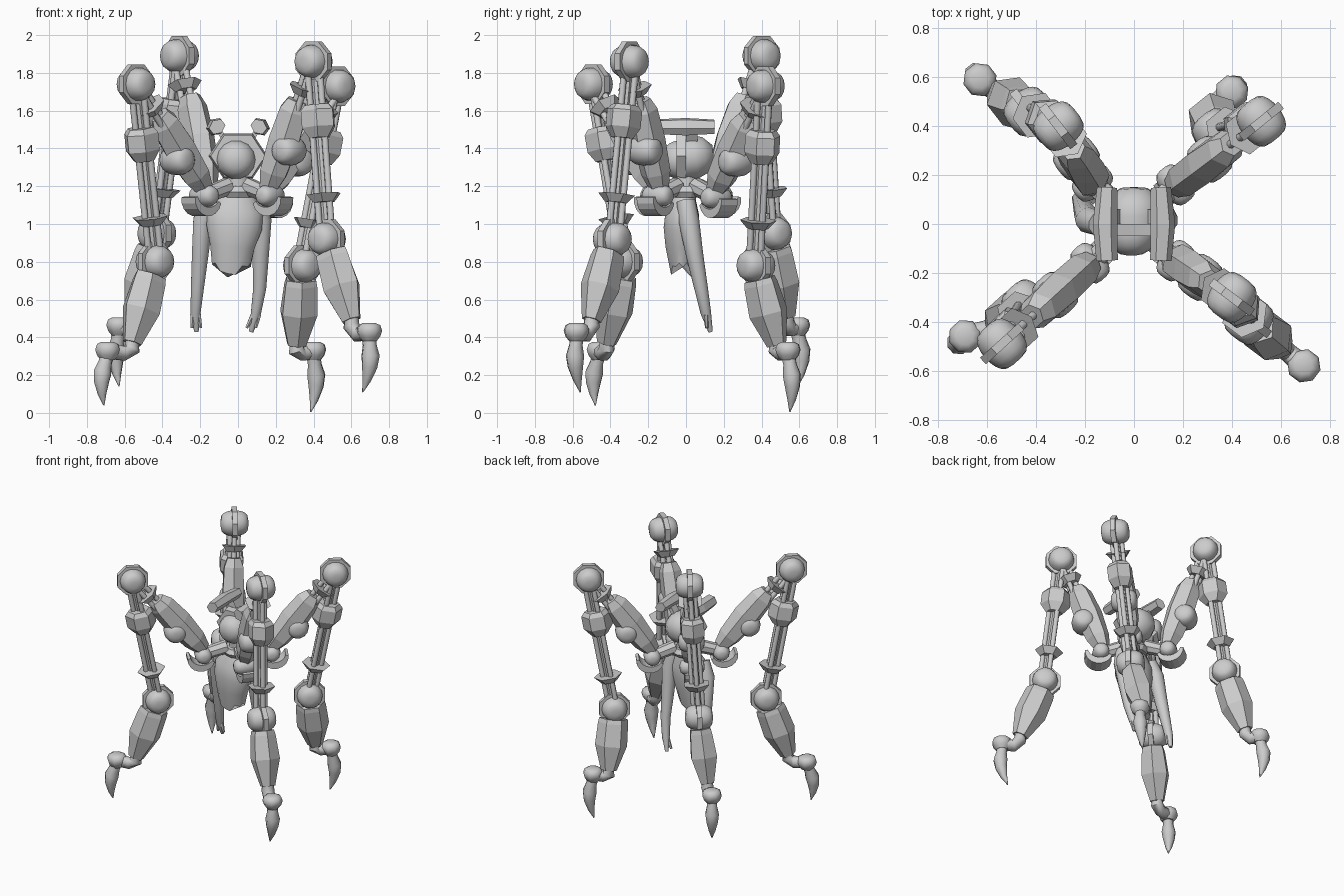
import bpy, bmesh
from math import sin, cos, pi, radians
from mathutils import Vector as V

cube = bpy.data.objects.get("Cube")
if cube:
    bpy.data.objects.remove(cube)

grey = bpy.data.materials.new("plain_grey")
grey.use_nodes = True
grey.diffuse_color = (0.6, 0.6, 0.6, 1)
grey.node_tree.nodes["Principled BSDF"].inputs["Base Color"].default_value = (0.6, 0.6, 0.6, 1)


def loft(name, path, side, sides=6, smooth=False, turn=None):
    """Skin polygons along a path of (point, half width along side, half depth)."""
    bm = bmesh.new()
    pts = [V(p[0]) for p in path]
    rings = []
    turn = pi / sides if turn is None else turn
    grow = 1 if smooth else 1 / cos(pi / sides)
    for i, (_, a, b) in enumerate(path):
        t = (pts[min(i + 1, len(pts) - 1)] - pts[max(i - 1, 0)]).normalized()
        u = (V(side) - t * t.dot(V(side))).normalized()
        w = t.cross(u)
        angles = [turn + 2 * pi * k / sides for k in range(sides)]
        rings.append([bm.verts.new(pts[i] + grow * (u * a * cos(q) + w * b * sin(q)))
                      for q in angles])
    for r, s in zip(rings, rings[1:]):
        for k in range(sides):
            n = (k + 1) % sides
            bm.faces.new((r[k], r[n], s[n], s[k]))
    bm.faces.new(rings[0][::-1])
    bm.faces.new(rings[-1])
    bmesh.ops.recalc_face_normals(bm, faces=bm.faces)
    mesh = bpy.data.meshes.new(name)
    bm.to_mesh(mesh)
    bm.free()
    mesh.materials.append(grey)
    ob = bpy.data.objects.new(name, mesh)
    bpy.context.collection.objects.link(ob)
    if smooth:
        bpy.ops.object.select_all(action='DESELECT')
        ob.select_set(True)
        bpy.context.view_layer.objects.active = ob
        bpy.ops.object.shade_smooth_by_angle(angle=radians(50))
    return ob


def joint(name, c, axis, r, half, power=0.5):
    """Rounded drum lying along an axis."""
    path = []
    for i in range(11):
        q = pi * (0.02 + 0.96 * i / 10)
        rr = r * sin(q) ** power
        path.append((c - axis * half * cos(q), rr, rr))
    loft(name, path, V((0, 0, 1)), 14, True)


def plate(name, c, axis, r, half, side, sides=8):
    loft(name, [(c - axis * half, r, r), (c + axis * half, r, r)], side, sides)


def rods(name, a, b, side, spread, count=3):
    """Parallel piston rods between two points."""
    w = (b - a).normalized().cross(side).normalized()
    for k in range(count):
        q = 2 * pi * k / count + pi / 2
        off = (side * cos(q) + w * sin(q)) * spread
        loft(f"{name}_{k + 1}", [(a + off, .018, .018), (b + off, .018, .018)], side, 8, True)


def flange(name, c, t, side, r):
    """Flared thin collar with raised rim."""
    loft(name, [(c - t * .022, r * .6, r * .6), (c, r * .8, r * .8),
                (c + t * .022, r, r)], side, 6)


def hip_cup(name, c, out, side):
    """Crescent plate cradling the hip joint from below."""
    path = []
    for k in range(9):
        q = radians(205 + 150 * k / 8)
        thick = .010 + .014 * sin(pi * k / 8)
        path.append((c + out * (.088 * cos(q)) + V((0, 0, .085 * sin(q))), .055, thick))
    loft(name, path, side, 4)


def leg(name, hip, knee, ankle, heel, knuckle, tip):
    hip, knee, ankle, heel, knuckle, tip = map(V, (hip, knee, ankle, heel, knuckle, tip))
    out = V((knee.x, knee.y, 0)).normalized()
    side = V((-out.y, out.x, 0))

    # hip
    loft(name + "_hip_arm", [(V((hip.x * .3, hip.y * .3, 1.2)), .045, .045), (hip, .04, .04)], side, 8)
    joint(name + "_hip_joint", hip, side, .06, .085)
    hip_cup(name + "_hip_cup", hip + out * .015, out, side)

    # upper leg: box sits on the inner side, its pin on the outer side
    t = (knee - hip).normalized()
    n = (out - t * t.dot(out)).normalized()
    at = lambda f: hip.lerp(knee, f)
    box = lambda f: at(f) - n * .025
    loft(name + "_thigh", [(box(.04), .045, .045), (box(.16), .068, .07), (box(.4), .072, .085),
                           (box(.62), .066, .075), (box(.7), .045, .05)], side, 6)
    joint(name + "_thigh_pin", at(.35) + n * .028, side, .08, .09)
    rods(name + "_thigh_rod", at(.6), knee, side, .032)
    flange(name + "_thigh_flange", at(.78), t, side, .08)

    # knee and ankle
    for part, c in (("knee", knee), ("ankle", ankle)):
        joint(f"{name}_{part}_joint", c, side, .09, .095)
        plate(f"{name}_{part}_disc", c, side, .105, .018, V((0, 0, 1)))

    # lower leg
    t = (ankle - knee).normalized()
    at = lambda f: knee.lerp(ankle, f)
    rods(name + "_piston", knee, ankle, side, .037)
    loft(name + "_piston_core", [(at(.1), .022, .022), (at(.95), .022, .022)], side, 8)
    loft(name + "_piston_block", [(at(.245), .06, .065), (at(.275), .078, .088),
                                  (at(.37), .078, .088), (at(.43), .05, .05)], side, 6)
    flange(name + "_piston_flange", at(.77), -t, side, .085)

    # shin
    at = lambda f: ankle.lerp(heel, f)
    loft(name + "_shin", [(at(.17), .066, .085), (at(.24), .074, .09), (at(.6), .088, .096),
                          (at(1), .045, .048)], side, 6)

    # foot and claw
    up = V((0, 0, 1))
    mid = heel.lerp(knuckle, .35)
    loft(name + "_foot_stub", [(heel + up * .04, .035, .035), (heel - up * .03, .045, .045),
                               (V((mid.x, mid.y, knuckle.z - .015)), .042, .042),
                               (knuckle, .05, .045)], side, 8, True)
    loft(name + "_knuckle", [(knuckle + up * z, r, r) for z, r in
                             ((.046, .035), (.034, .06), (.005, .07), (-.025, .06), (-.05, .04))],
         side, 8, True)
    drop = lambda f, bulge: knuckle.lerp(tip, f) + out * bulge
    loft(name + "_claw", [(drop(.06, 0), .04, .04), (drop(.22, .012), .036, .038),
                          (drop(.4, .026), .05, .05), (drop(.58, .028), .042, .042),
                          (drop(.8, .018), .024, .024), (tip, .003, .003)], side, 8, True)


leg("front_right_leg", (-.18, -.16, 1.15), (-.54, -.49, 1.74), (-.44, -.33, .80),
    (-.56, -.42, .37), (-.69, -.46, .33), (-.71, -.48, .04))
leg("front_left_leg", (.17, -.15, 1.15), (.40, -.30, 1.86), (.47, -.39, .92),
    (.60, -.50, .49), (.695, -.58, .43), (.66, -.56, .11))
leg("back_left_leg", (.17, .16, 1.14), (.52, .42, 1.73), (.34, .37, .78),
    (.31, .48, .36), (.40, .54, .33), (.385, .55, .005))
leg("back_right_leg", (-.17, .17, 1.15), (-.31, .40, 1.89), (-.43, .46, .95),
    (-.55, .53, .51), (-.63, .59, .46), (-.63, .59, .14))

# torso narrowing to a hem that hangs lowest in front
X, Y = V((1, 0, 0)), V((0, 1, 0))
torso = loft("torso", [((-.01, .0, 1.2), .05, .05), ((-.01, -.01, 1.13), .11, .065),
                       ((-.015, -.02, 1.06), .15, .09), ((-.02, -.025, .98), .15, .095),
                       ((-.03, -.025, .88), .12, .085), ((-.035, -.025, .80), .105, .055)],
             X, 16, True)
for v in torso.data.vertices:
    if v.co.z < .82:
        v.co.z -= max(0, .09 - abs(v.co.x + .045)) * .8 + (v.index % 2) * .02

# arms with hands
for name, xs in (("right_arm", (-.14, -.185, -.2, -.215, -.225, -.22)),
                 ("left_arm", (.10, .125, .12, .115, .095, .07))):
    ys = (.0, .015, .045, .08, .105, .13)
    zs = (1.12, 1.02, .84, .66, .53, .43)
    rs = (.05, .055, .046, .036, .028, .012)
    loft(name, [((x, y, z), r, r) for x, y, z, r in zip(xs, ys, zs, rs)], X, 10, True)
    for k in (-1, 1):
        loft(f"{name}_finger", [((xs[4] + k * .014, ys[4], .52), .014, .014),
                                ((xs[5] + k * .024, ys[5] - .02, .45), .007, .007)], X, 6)

# collar and neck
loft("neck", [((0, .01, 1.14), .07, .06), ((0, 0, 1.27), .06, .055)], X, 12, True)
loft("collar", [((0, 0, 1.14), .09, .08), ((0, 0, 1.17), .11, .1), ((0, 0, 1.2), .09, .08)], X, 10)
joint("visor", V((-.01, -.03, 1.34)), Y, .105, .1, .8)

# helmet shell behind the visor
loft("hood", [((0, -.03, 1.345), .12, .12), ((0, .05, 1.355), .125, .118),
              ((0, .1, 1.365), .105, .1), ((0, .145, 1.37), .06, .05)], X, 12, True)
loft("brow", [((0, -.05, 1.36), .125, .11), ((0, .0, 1.36), .135, .118)], X, 6, False, 0)

# twin barrels above the head
for name, s in (("right", -1), ("left", 1)):
    slant = V((s * .8, 0, -.6))
    loft(name + "_barrel", [((s * .11, -.15, 1.515), .04, .034), ((s * .118, 0, 1.515), .046, .04),
                            ((s * .11, .15, 1.515), .038, .032)], slant, 6)
    loft(name + "_barrel_mount", [((s * .06, .03, 1.43), .014, .03), ((s * .11, .03, 1.51), .014, .03)],
         V((s, 0, 0)), 4)
